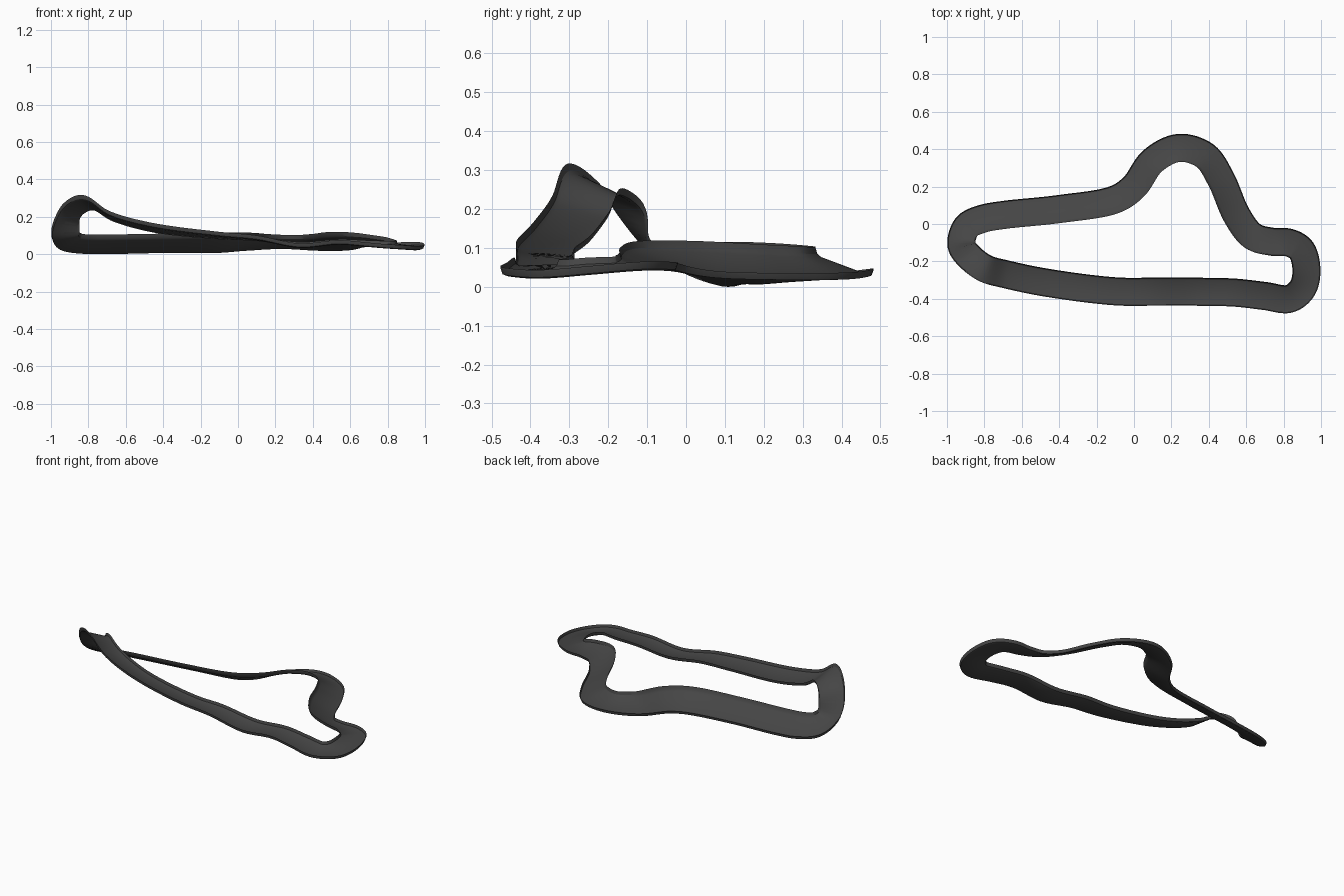
import bpy, bmesh
from mathutils import Vector

if "Cube" in bpy.data.objects:
    bpy.data.objects.remove(bpy.data.objects["Cube"])

HALF_WIDTH = 0.075
# Dished road section: position across (1 = outer edge), drop below the rim line
SECTION = [(1, 0), (.93, .016), (.8, .021), (-.8, .021), (-.93, .016), (-1, 0)]
THICK = 0.004
STEPS = 8

# Centre line going clockwise: x, y, outer rim height, inner rim height
PATH = [
    (-.923, -.09, .11, .13), (-.888, -.008, .04, .115), (-.81, .028, .024, .11),
    (-.7, .048, .022, .11), (-.4, .08, .028, .115), (-.1, .132, .028, .12),
    (0, .2, .032, .12), (.1, .338, .042, .113), (.24, .407, .052, .108),
    (.38, .365, .042, .108), (.465, .24, .04, .113), (.55, .045, .045, .123),
    (.635, -.065, .06, .122), (.74, -.095, .065, .105), (.83, -.1, .068, .09),
    (.895, -.14, .07, .083), (.922, -.25, .058, .08), (.9, -.345, .048, .075),
    (.83, -.4, .055, .075), (.7, -.385, .068, .078), (.54, -.367, .08, .085),
    (.33, -.362, .063, .07), (.1, -.362, .105, .1), (-.1, -.36, .125, .107),
    (-.46, -.315, .175, .142), (-.68, -.27, .24, .2), (-.8, -.235, .322, .258),
    (-.885, -.17, .27, .23),
]


def spline(points, steps):
    """Closed centripetal Catmull-Rom curve through the points."""
    pts = [Vector(p) for p in points]
    n = len(pts)
    out = []
    for i in range(n):
        a, b, c, d = (pts[(i + k) % n] for k in (-1, 0, 1, 2))
        t1 = (b - a).length ** .5
        t2 = t1 + (c - b).length ** .5
        t3 = t2 + (d - c).length ** .5
        for s in range(steps):
            t = t1 + (t2 - t1) * s / steps
            p = a.lerp(b, t / t1)
            q = b.lerp(c, (t - t1) / (t2 - t1))
            r = c.lerp(d, (t - t2) / (t3 - t2))
            u = p.lerp(q, t / t2)
            v = q.lerp(r, (t - t1) / (t3 - t1))
            out.append(u.lerp(v, (t - t1) / (t2 - t1)))
    return out


# Banked road loop: the dished section swept along the centre line
line = spline(PATH, STEPS)
count = len(line)
bm = bmesh.new()
rings = []
for i, p in enumerate(line):
    nxt, prev = line[(i + 3) % count], line[i - 3]
    side = Vector((prev[1] - nxt[1], nxt[0] - prev[0])).normalized() * HALF_WIDTH
    top = []
    for u, drop in SECTION:
        z = p[3] + (p[2] - p[3]) * (u + 1) / 2 - drop
        top.append(Vector((p[0] + side.x * u, p[1] + side.y * u, z)))
    under = [v - Vector((0, 0, THICK)) for v in reversed(top)]
    rings.append([bm.verts.new(v) for v in top + under])
for i, ring in enumerate(rings):
    follow = rings[(i + 1) % count]
    for k in range(len(ring)):
        m = (k + 1) % len(ring)
        bm.faces.new((ring[k], ring[m], follow[m], follow[k]))
bmesh.ops.recalc_face_normals(bm, faces=bm.faces)

# Rest the loop on the ground
low = min(v.co.z for v in bm.verts)
bmesh.ops.translate(bm, verts=bm.verts, vec=(0, 0, -low))

mesh = bpy.data.meshes.new("road_loop")
bm.to_mesh(mesh)
bm.free()
road = bpy.data.objects.new("road_loop", mesh)
bpy.context.collection.objects.link(road)

# Dark road surface
asphalt = bpy.data.materials.new("asphalt")
asphalt.diffuse_color = (.06, .06, .06, 1)
asphalt.use_nodes = True
asphalt.node_tree.nodes["Principled BSDF"].inputs["Base Color"].default_value = asphalt.diffuse_color
mesh.materials.append(asphalt)

bpy.context.view_layer.objects.active = road
road.select_set(True)
bpy.ops.object.shade_smooth_by_angle()
